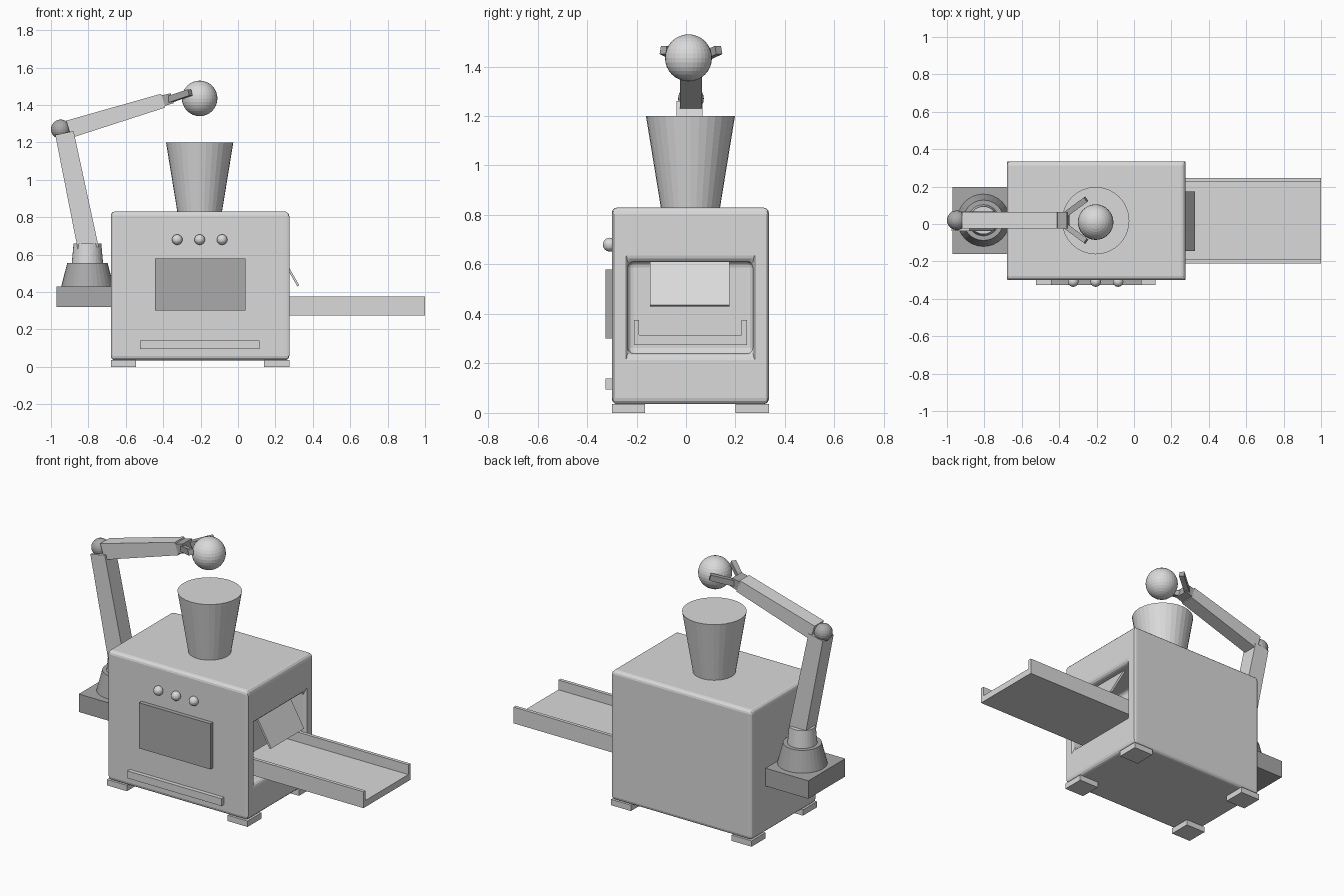
import bpy, bmesh, math
from mathutils import Vector

if "Cube" in bpy.data.objects:
    bpy.data.objects.remove(bpy.data.objects["Cube"])


def material(name, v):
    m = bpy.data.materials.new(name)
    m.diffuse_color = (v, v, v, 1)
    m.use_nodes = True
    m.node_tree.nodes["Principled BSDF"].inputs["Base Color"].default_value = m.diffuse_color
    return m


LIGHT = material("light_grey", 0.7)
DARK = material("dark_grey", 0.4)
CY = 0.018  # centre line of the machine


def finish(name, bm, mat):
    bmesh.ops.recalc_face_normals(bm, faces=bm.faces[:])
    me = bpy.data.meshes.new(name)
    bm.to_mesh(me)
    bm.free()
    me.materials.append(mat)
    ob = bpy.data.objects.new(name, me)
    bpy.context.collection.objects.link(ob)
    return ob


def cube_bm(x0, x1, y0, y1, z0, z1):
    bm = bmesh.new()
    bmesh.ops.create_cube(bm, size=1)
    for v in bm.verts:
        v.co = Vector((x0 if v.co.x < 0 else x1, y0 if v.co.y < 0 else y1,
                       z0 if v.co.z < 0 else z1))
    return bm


def box(name, *dims, mat=LIGHT):
    return finish(name, cube_bm(*dims), mat)


def cone(name, x, y, z0, z1, r0, r1, mat=LIGHT, sides=32):
    bm = bmesh.new()
    bmesh.ops.create_cone(bm, cap_ends=True, segments=sides, radius1=r0, radius2=r1, depth=z1 - z0)
    bmesh.ops.translate(bm, vec=(x, y, (z0 + z1) / 2), verts=bm.verts[:])
    return finish(name, bm, mat)


def ball(name, loc, r, mat=LIGHT, u=32, v=16):
    bm = bmesh.new()
    bmesh.ops.create_uvsphere(bm, u_segments=u, v_segments=v, radius=r)
    bmesh.ops.translate(bm, vec=loc, verts=bm.verts[:])
    return finish(name, bm, mat)


def beam(name, a, b, width, h0, h1, mat=LIGHT):
    """Tapered bar running from a to b."""
    a, b = Vector(a), Vector(b)
    rot = (b - a).to_track_quat('X', 'Z')
    bm = bmesh.new()
    bmesh.ops.create_cube(bm, size=1)
    for v in bm.verts:
        end, h = (a, h0) if v.co.x < 0 else (b, h1)
        v.co = end + rot @ Vector((0, v.co.y * width, v.co.z * h))
    return finish(name, bm, mat)


# Rounded housing with an outlet recess in its right side
bm = cube_bm(-0.68, 0.275, -0.30, 0.335, 0.035, 0.83)
side = max(bm.faces, key=lambda f: f.calc_center_median().x)
bmesh.ops.inset_individual(bm, faces=[side], thickness=0.05)
for v in side.verts:
    v.co.y = -0.235 if v.co.y < CY else 0.27
    v.co.z = 0.24 if v.co.z < 0.43 else 0.61
inner = bmesh.ops.extrude_discrete_faces(bm, faces=[side])["faces"][0]
for v in inner.verts:
    v.co.x -= 0.22
housing = finish("housing", bm, LIGHT)
bev = housing.modifiers.new("round_edges", 'BEVEL')
bev.width = 0.022
bev.segments = 3
bev.limit_method = 'ANGLE'

# Feet
for i, x in enumerate((-0.68, 0.14)):
    for j, y in enumerate((-0.30, 0.20)):
        box(f"foot_{i}{j}", x, x + 0.135, y, y + 0.135, 0, 0.036)

# Front panel details
box("window", -0.445, 0.04, -0.325, -0.295, 0.30, 0.58, mat=DARK)
box("front_rail", -0.525, 0.115, -0.325, -0.295, 0.095, 0.14)
for i in range(3):
    ball(f"knob_{i}", (-0.325 + 0.12 * i, -0.308, 0.68), 0.028, u=24, v=12)

# Hopper and the ball held above it
cone("hopper", -0.205, CY, 0.82, 1.2, 0.118, 0.18)
ball("held_ball", (-0.205, 0.01, 1.435), 0.095)

# Outlet tray: U profile extruded along x
profile = [(-0.228, 0.275), (0.228, 0.275), (0.228, 0.375), (0.207, 0.375),
           (0.207, 0.315), (-0.207, 0.315), (-0.207, 0.375), (-0.228, 0.375)]
bm = bmesh.new()
face = bm.faces.new([bm.verts.new((0.12, CY + y, z)) for y, z in profile])
ext = bmesh.ops.extrude_face_region(bm, geom=[face])
bmesh.ops.translate(bm, vec=(0.88, 0, 0),
                    verts=[g for g in ext["geom"] if isinstance(g, bmesh.types.BMVert)])
finish("tray", bm, LIGHT)

# Sloping flap over the outlet
beam("flap", (0.222, 0.015, 0.608), (0.322, 0.015, 0.433), 0.32, 0.012, 0.012)

# Arm base
box("arm_shelf", -0.97, -0.67, -0.16, 0.198, 0.32, 0.43, mat=DARK)
cone("arm_base", -0.805, 0.02, 0.43, 0.555, 0.14, 0.108, DARK)
cone("arm_turret", -0.805, 0.02, 0.55, 0.66, 0.084, 0.074)
ball("shoulder_joint", (-0.805, 0.02, 0.625), 0.06, DARK, 24, 12)

# Arm
beam("lower_arm", (-0.80, 0.015, 0.63), (-0.928, 0.015, 1.25), 0.105, 0.112, 0.10)
ball("elbow_joint", (-0.948, 0.02, 1.27), 0.052, DARK, 24, 12)
beam("upper_arm", (-0.905, 0.02, 1.27), (-0.40, 0.02, 1.423), 0.09, 0.096, 0.077)

# Gripper
beam("wrist", (-0.41, 0.02, 1.42), (-0.352, 0.02, 1.436), 0.09, 0.06, 0.055, DARK)
for side_name, s in (("front", -1), ("back", 1)):
    beam(f"{side_name}_finger", (-0.365, 0.02 + s * 0.032, 1.43),
         (-0.256, 0.02 + s * 0.112, 1.467), 0.03, 0.035, 0.035, DARK)
